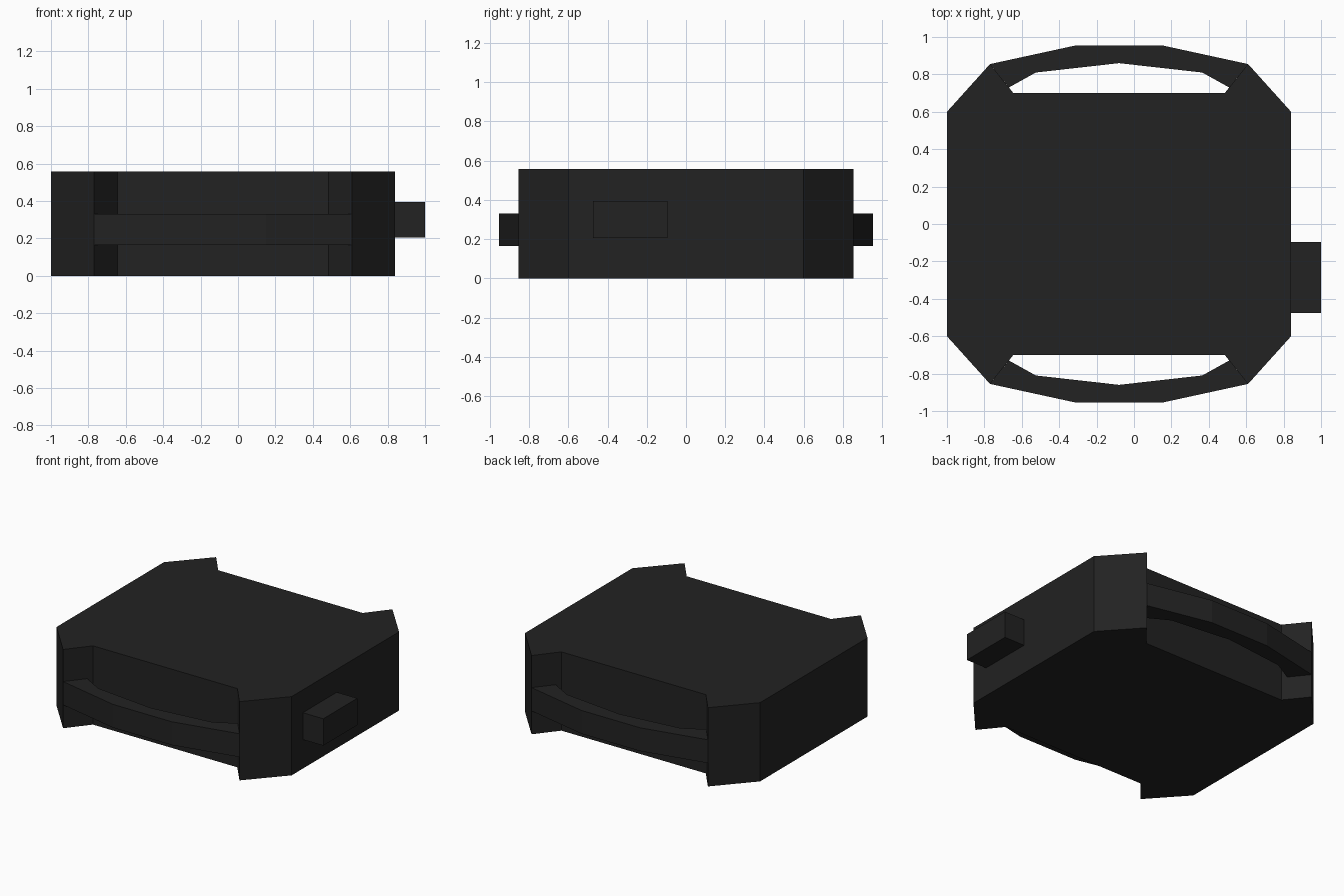
import bpy
import bmesh

# Remove the default cube
cube = bpy.data.objects.get("Cube")
if cube:
    bpy.data.objects.remove(cube, do_unlink=True)

CENTRE_X = -0.08
HEIGHT = 0.557

# Single dark plastic colour
black = bpy.data.materials.new("black_plastic")
black.use_nodes = True
colour = (0.016, 0.016, 0.016, 1)
black.diffuse_color = colour
black.node_tree.nodes["Principled BSDF"].inputs["Base Color"].default_value = colour


def extrude_outline(name, outline, z0, z1):
    """Raise a flat outline into a solid between two heights."""
    bm = bmesh.new()
    base = bm.faces.new([bm.verts.new((x + CENTRE_X, y, z0)) for x, y in outline])
    raised = bmesh.ops.extrude_face_region(bm, geom=[base], use_keep_orig=True)
    top = [v for v in raised["geom"] if isinstance(v, bmesh.types.BMVert)]
    bmesh.ops.translate(bm, verts=top, vec=(0, 0, z1 - z0))
    bmesh.ops.recalc_face_normals(bm, faces=bm.faces)
    mesh = bpy.data.meshes.new(name)
    bm.to_mesh(mesh)
    bm.free()
    mesh.materials.append(black)
    obj = bpy.data.objects.new(name, mesh)
    bpy.context.collection.objects.link(obj)
    return obj


def mirror_x(half):
    """Complete a right-hand point run with its mirrored left half."""
    return half + [(-x, y) for x, y in reversed(half) if x > 0]


# Case with chamfered corners and a recess at front and back
back_edge = mirror_x([(0.92, 0.6), (0.69, 0.855), (0.565, 0.7)])
front_edge = [(x, -y) for x, y in reversed(back_edge)]
extrude_outline("case", back_edge + front_edge, 0, HEIGHT)

# Bowed strap bars bridging the recesses
outer = mirror_x([(0.69, 0.855), (0.23, 0.955)])
inner = mirror_x([(0.589, 0.73), (0.445, 0.81), (0, 0.86)])
bar = outer + inner[::-1]
for name, side in (("back_strap_bar", 1), ("front_strap_bar", -1)):
    extrude_outline(name, [(x, y * side) for x, y in bar], 0.165, 0.33)

# Side button
button = [(0.91, -0.475), (1.08, -0.475), (1.08, -0.095), (0.91, -0.095)]
extrude_outline("side_button", button, 0.205, 0.395)
